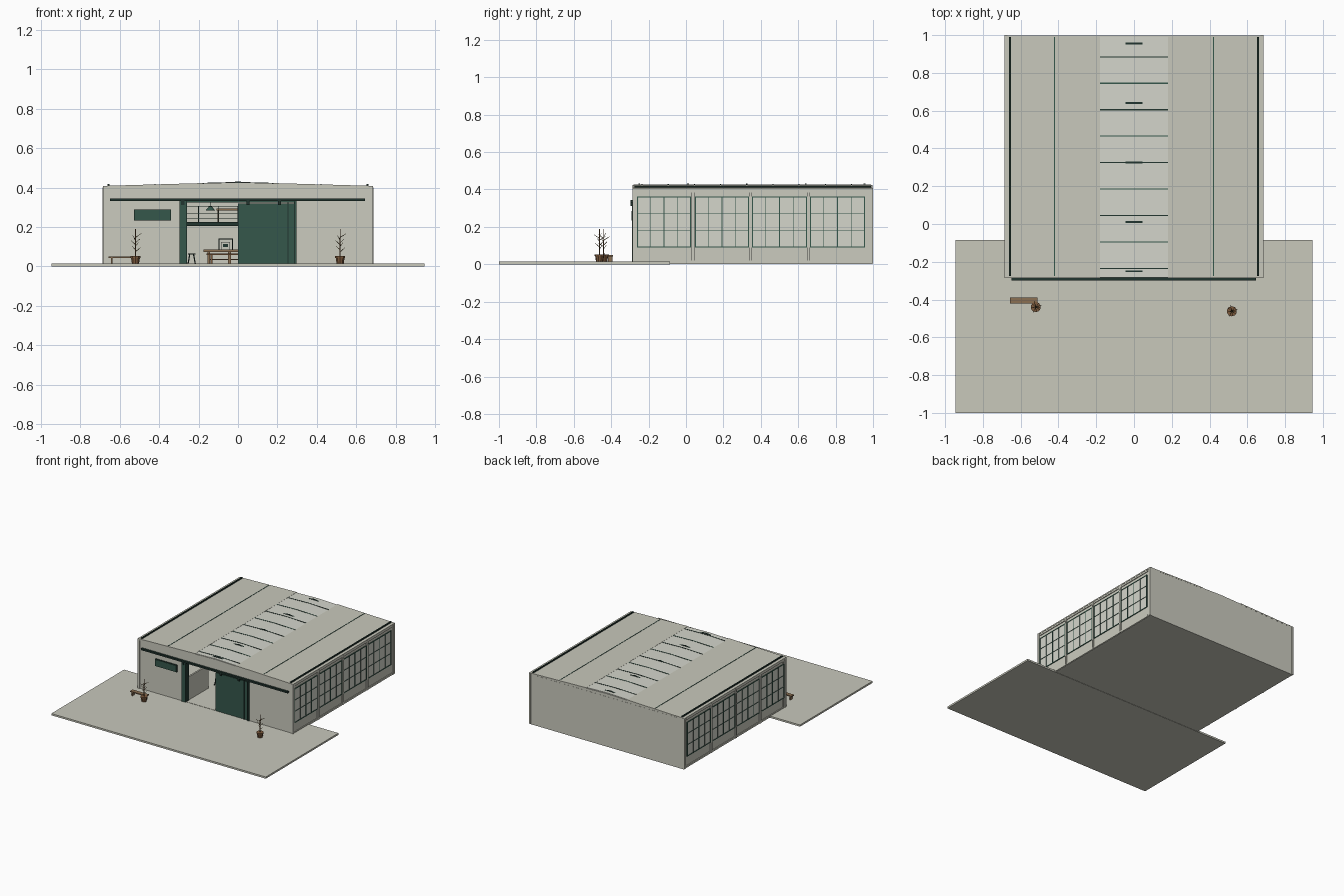
import bpy, bmesh, math, random
from mathutils import Vector, Matrix
random.seed(4)


def mat(name, r, g, b):
    m = bpy.data.materials.new(name)
    m.diffuse_color = (r, g, b, 1)
    return m


WALL = mat("plaster grey", 0.60, 0.60, 0.52)
ROOF = mat("roof grey", 0.58, 0.58, 0.50)
GLASS = mat("pale glass", 0.66, 0.67, 0.60)
GREEN = mat("door green", 0.035, 0.095, 0.07)
DARK = mat("dark green metal", 0.015, 0.035, 0.028)
WOOD = mat("wood brown", 0.26, 0.16, 0.085)
POT = mat("clay brown", 0.20, 0.10, 0.045)
LEAF = mat("dry leaf", 0.16, 0.12, 0.05)


def finish(name, bm, m):
    bmesh.ops.recalc_face_normals(bm, faces=bm.faces)
    me = bpy.data.meshes.new(name)
    bm.to_mesh(me)
    bm.free()
    me.materials.append(m)
    ob = bpy.data.objects.new(name, me)
    bpy.context.collection.objects.link(ob)
    return ob


def boxes(name, m, *items):
    """Each item: x0, x1, y0, y1, z0, z1"""
    bm = bmesh.new()
    for x0, x1, y0, y1, z0, z1 in items:
        mx = Matrix.Translation(((x0 + x1) / 2, (y0 + y1) / 2, (z0 + z1) / 2))
        bmesh.ops.create_cube(bm, size=1, matrix=mx @ Matrix.Diagonal((x1 - x0, y1 - y0, z1 - z0, 1)))
    return finish(name, bm, m)


def rods(name, m, items, sides=6):
    """Each item: start, end, start radius, end radius"""
    bm = bmesh.new()
    for a, b, r0, r1 in items:
        a, b = Vector(a), Vector(b)
        rot = (b - a).to_track_quat('Z', 'Y').to_matrix().to_4x4()
        bmesh.ops.create_cone(bm, cap_ends=True, segments=sides, radius1=r0, radius2=r1,
                              depth=(b - a).length, matrix=Matrix.Translation((a + b) / 2) @ rot)
    return finish(name, bm, m)


def prism(name, m, pts, y0, y1):
    """Extrude an x,z profile along y"""
    bm = bmesh.new()
    f = bm.faces.new([bm.verts.new((x, y0, z)) for x, z in pts])
    g = bmesh.ops.extrude_face_region(bm, geom=[f])["geom"]
    bmesh.ops.translate(bm, vec=(0, y1 - y0, 0), verts=[v for v in g if isinstance(v, bmesh.types.BMVert)])
    return finish(name, bm, m)


def roof_z(x):
    return 0.428 - abs(x) * 0.028


# ground slabs
boxes("patio_slab", ROOF, (-0.945, 0.945, -1, -0.085, 0, 0.014))
boxes("floor_slab", ROOF, (-0.678, 0.678, -0.28, 0.99, 0.002, 0.016))

# front wall with doorway, back wall, corner piers
boxes("front_wall", WALL, (-0.68, -0.295, -0.28, -0.25, 0.014, 0.40),
      (0.295, 0.68, -0.28, -0.25, 0.014, 0.40), (-0.295, 0.295, -0.28, -0.25, 0.335, 0.40))
boxes("back_wall", WALL, (-0.68, 0.68, 0.97, 0.998, 0.002, 0.40))
boxes("corner_piers", WALL, *[(s * 0.677 - 0.008, s * 0.677 + 0.008, y, y + 0.02, 0.005, 0.408)
                              for s in (-1, 1) for y in (-0.285, 0.98)])

# side walls with window bays
bays = [(-0.26, 0.025), (0.05, 0.335), (0.355, 0.645), (0.665, 0.955)]
for s, side in ((-1, "left"), (1, "right")):
    def span(a, b):
        return (min(s * a, s * b), max(s * a, s * b))
    boxes(side + "_wall", WALL, (*span(0.655, 0.677), -0.27, 0.99, 0.002, 0.40))
    boxes(side + "_pilasters", WALL, *[(*span(0.66, 0.686), y - 0.008, y + 0.008, 0.005, 0.40)
                                       for y in (0.037, 0.345, 0.655)])
    boxes(side + "_sill_and_lintel", WALL, (*span(0.67, 0.683), -0.27, 0.97, 0.005, 0.02),
          (*span(0.67, 0.683), -0.27, 0.97, 0.385, 0.40))
    boxes(side + "_panes", GLASS, *[(*span(0.653, 0.679), a, b, 0.092, 0.36) for a, b in bays])
    bars = []
    for a, b in bays:
        for i in range(5):
            y = a + (b - a) * i / 4
            w = 0.003 if i in (0, 4) else 0.0015
            bars.append((*span(0.651, 0.683), y - w, y + w, 0.09, 0.362))
        for i in range(4):
            z = 0.092 + 0.268 * i / 3
            w = 0.003 if i in (0, 3) else 0.0015
            bars.append((*span(0.651, 0.682), a, b, z - w, z + w))
    boxes(side + "_window_bars", GREEN, *bars)
    # roof edge gutter and its brackets, roof seam
    boxes(side + "_gutter", DARK, (*span(0.652, 0.662), -0.275, 0.99, 0.405, 0.418))
    boxes(side + "_roof_seam", GREEN, (*span(0.418, 0.423), -0.275, 0.99, 0.41, roof_z(0.42) + 0.002))
    # solid roof sheet
    prism(side + "_roof", ROOF, [(s * 0.685, roof_z(0.685) - 0.01), (s * 0.685, roof_z(0.685)),
                                 (s * 0.18, roof_z(0.18)), (s * 0.18, roof_z(0.18) - 0.01)], -0.285, 0.998)

# gable ends and skylight
gable = [(-0.68, 0.398), (0.68, 0.398), (0.68, roof_z(0.68) - 0.004), (0, 0.424), (-0.68, roof_z(0.68) - 0.004)]
prism("front_gable", WALL, gable, -0.284, -0.255)
prism("back_gable", WALL, gable, 0.97, 0.997)
sky = [(-0.18, roof_z(0.18) - 0.006), (0, 0.422), (0.18, roof_z(0.18) - 0.006),
       (0.18, roof_z(0.18) - 0.001), (0, 0.427), (-0.18, roof_z(0.18) - 0.001)]
prism("skylight_glass", GLASS, sky, -0.28, 0.99)
barpts = [(x, z + 0.002) for x, z in sky]
for i in range(9):
    y = -0.235 + i * 0.14
    prism("skylight_bar_%d" % (i + 1), GREEN if i % 2 else DARK, barpts, y - 0.003, y + 0.003)

# roof trusses, with ridge plates showing above the skylight
for i, y in enumerate((-0.25, 0.01, 0.325, 0.64, 0.955)):
    prism("ridge_plate_%d" % (i + 1), DARK, [(-0.058, 0.424), (0.058, 0.424), (0, 0.432)], y - 0.005, y + 0.005)
    t = [((-0.65, y, 0.365), (0.65, y, 0.365), 0.004, 0.004)]
    for s in (-1, 1):
        t.append(((s * 0.65, y, 0.393), (0, y, 0.41), 0.004, 0.004))
        for k in range(4):
            t.append(((s * k * 0.16, y, 0.365), (s * (k + 0.5) * 0.16, y, 0.402), 0.002, 0.002))
            t.append(((s * (k + 1) * 0.16, y, 0.365), (s * (k + 0.5) * 0.16, y, 0.402), 0.002, 0.002))
    if 0 < i < 4:
        rods("truss_%d" % i, DARK, t)

# sliding door, frame, rail and sign board
boxes("door_frame", GREEN, (-0.297, -0.262, -0.289, -0.245, 0.014, 0.335),
      (0.285, 0.297, -0.289, -0.245, 0.014, 0.335), (-0.295, 0.295, -0.27, -0.25, 0.325, 0.337))
boxes("sliding_door", GREEN, (0, 0.286, -0.284, -0.27, 0.016, 0.32))
boxes("door_stiles", DARK, (0.25, 0.256, -0.288, -0.27, 0.016, 0.325), (0.284, 0.289, -0.29, -0.27, 0.016, 0.325),
      (-0.264, -0.259, -0.288, -0.25, 0.016, 0.325))
boxes("door_rail", DARK, (-0.648, 0.645, -0.298, -0.282, 0.331, 0.344))
boxes("door_hangers", DARK, *[(x - 0.008, x + 0.008, -0.296, -0.28, 0.312, 0.335) for x in (0.05, 0.21, -0.28)])
boxes("sign_board", GREEN, (-0.525, -0.342, -0.292, -0.28, 0.235, 0.286))
boxes("sign_border", DARK, (-0.528, -0.339, -0.288, -0.28, 0.232, 0.289))

# side partition and mezzanine with railing
boxes("partition", WALL, (-0.275, -0.262, -0.25, 0.0, 0.016, 0.20))
boxes("mezzanine_floor", WALL, (-0.65, 0.65, 0.55, 0.97, 0.212, 0.224))
boxes("mezzanine_beam", DARK, (-0.65, 0.65, 0.535, 0.55, 0.206, 0.226))
boxes("mezzanine_posts", DARK, *[(x - 0.006, x + 0.006, 0.54, 0.552, 0.016, 0.21) for x in (-0.5, 0.1, 0.5)])
rail = [((-0.65, 0.545, z), (0.65, 0.545, z), 0.002, 0.002) for z in (0.245, 0.27, 0.305)]
rail += [((x * 0.1, 0.545, 0.224), (x * 0.1, 0.545, 0.305), 0.002, 0.002) for x in range(-6, 7)]
rods("mezzanine_railing", GREEN, rail)
boxes("mezzanine_desk", WOOD, (-0.11, 0.06, 0.65, 0.75, 0.285, 0.293),
      (-0.105, -0.097, 0.66, 0.74, 0.224, 0.286), (0.045, 0.053, 0.66, 0.74, 0.224, 0.286))

# workbench, machine on it, stool and lamp
boxes("workbench", WOOD, (-0.175, 0.10, 0.05, 0.17, 0.074, 0.086), (-0.15, 0.08, 0.07, 0.15, 0.032, 0.038),
      *[(x, x + 0.014, y, y + 0.014, 0.016, 0.075) for x in (-0.155, -0.05, 0.07) for y in (0.06, 0.146)])
boxes("front_bench", POT, (-0.16, 0.08, -0.03, 0.01, 0.058, 0.066),
      *[(x, x + 0.01, -0.02, 0.0, 0.016, 0.06) for x in (-0.14, 0.06)])
boxes("machine_body", WALL, (-0.085, -0.04, 0.09, 0.13, 0.086, 0.125))
boxes("machine_frame", DARK, (-0.1, -0.094, 0.1, 0.12, 0.086, 0.14), (-0.031, -0.025, 0.1, 0.12, 0.086, 0.14),
      (-0.1, -0.025, 0.1, 0.12, 0.136, 0.142), (-0.075, -0.05, 0.088, 0.13, 0.10, 0.115))
rods("stool", DARK, [((-0.235, 0.08, 0.06), (-0.235, 0.08, 0.067), 0.02, 0.02)] +
     [((-0.235 + 0.01 * a, 0.08 + 0.01 * b, 0.06), (-0.235 + 0.018 * a, 0.08 + 0.018 * b, 0.016), 0.003, 0.003)
      for a in (-1, 1) for b in (-1, 1)], 10)
rods("hanging_lamp", GREEN, [((-0.14, 0.1, 0.283), (-0.14, 0.1, 0.305), 0.025, 0.007),
                             ((-0.14, 0.1, 0.305), (-0.14, 0.1, 0.37), 0.0015, 0.0015)], 12)

# outdoor bench
boxes("outdoor_bench", WOOD, (-0.657, -0.512, -0.422, -0.39, 0.042, 0.05),
      *[(x, x + 0.008, -0.418, -0.394, 0.014, 0.043) for x in (-0.645, -0.532)])

# potted plants: pot, stem and thin radiating leaves
for n, (px, py) in (("left", (-0.52, -0.44)), ("right", (0.518, -0.462))):
    rods(n + "_pot", POT, [((px, py, 0.014), (px, py, 0.046), 0.019, 0.024),
                           ((px, py, 0.044), (px, py, 0.052), 0.027, 0.027)], 10)
    rods(n + "_stem", POT, [((px, py, 0.05), (px, py, 0.19), 0.003, 0.002)])
    leaves = []
    for k in range(9):
        a = k * 2.4
        z = 0.075 + 0.009 * k
        r = random.uniform(0.022, 0.034)
        leaves.append(((px, py, z), (px + r * math.cos(a), py + r * math.sin(a), z + 0.02), 0.002, 0.001))
    rods(n + "_leaves", LEAF, leaves, 4)
